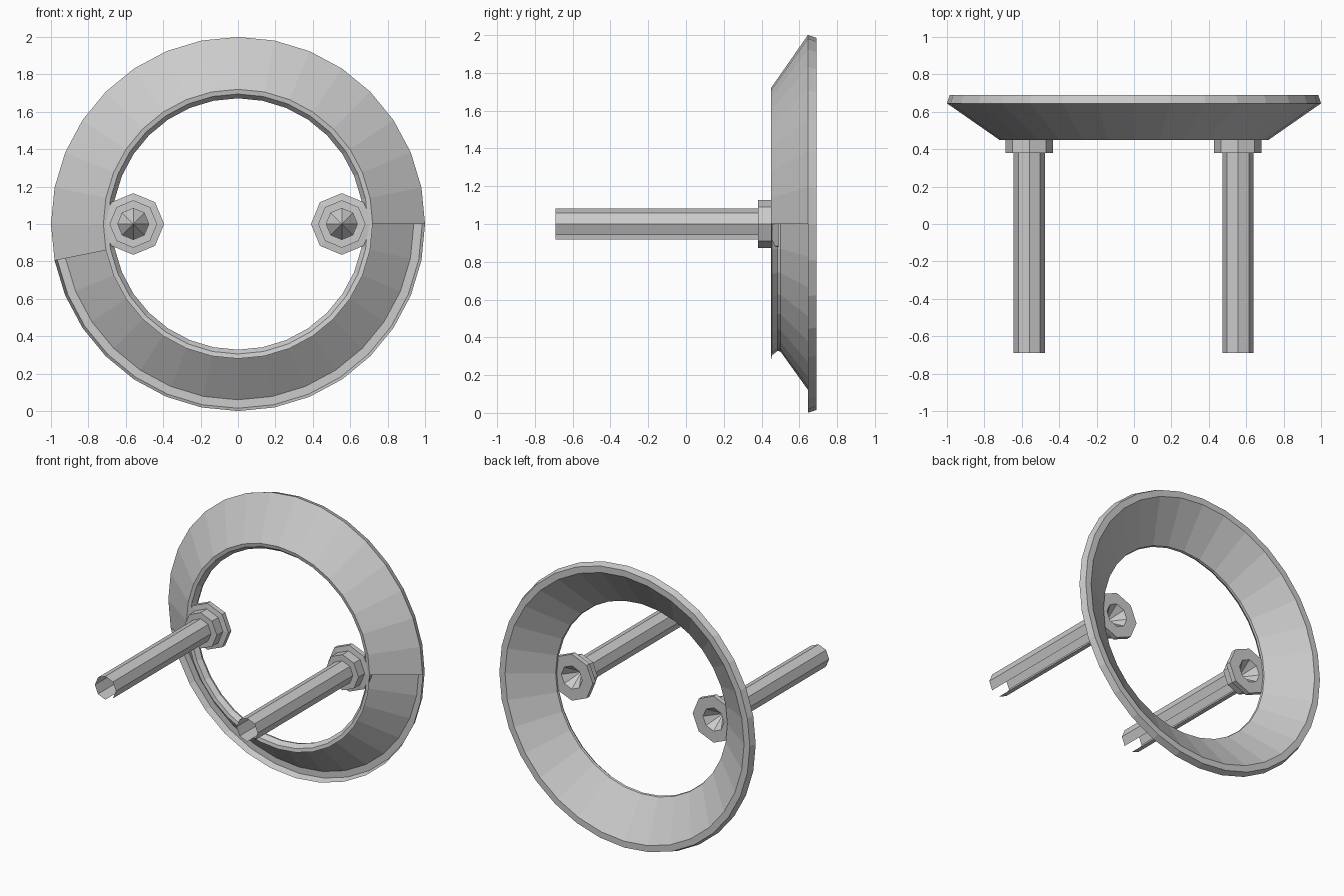
import bpy
from math import cos, sin, tau

if "Cube" in bpy.data.objects:
    bpy.data.objects.remove(bpy.data.objects["Cube"])


def lathe(name, profile, cx, n, segments=None, skip=()):
    """Revolve (radius, y) points about a y axis at (cx, z=1)."""
    segs = range(n) if segments is None else segments
    verts = [(cx + r * cos(tau * i / n), y, 1 + r * sin(tau * i / n))
             for i in range(n) for r, y in profile]
    k = len(profile)
    faces = []
    for i in segs:
        if i in skip:
            continue
        j = (i + 1) % n
        for p in range(k - 1):
            faces.append((i * k + p, j * k + p, j * k + p + 1, i * k + p + 1))
    mesh = bpy.data.meshes.new(name)
    mesh.from_pydata(verts, [], faces)
    # weld poles and drop unused points
    import bmesh
    bm = bmesh.new()
    bm.from_mesh(mesh)
    bmesh.ops.remove_doubles(bm, verts=bm.verts, dist=1e-5)
    bmesh.ops.delete(bm, geom=[v for v in bm.verts if not v.link_faces], context='VERTS')
    bm.to_mesh(mesh)
    bm.free()
    obj = bpy.data.objects.new(name, mesh)
    bpy.context.collection.objects.link(obj)
    return obj


# Full ring: bevelled inner lip, inner cone, flat back edge and outer band
lathe("ring_inner_shell",
      [(0.72, 0.45), (0.695, 0.455), (0.672, 0.485), (0.675, 0.50),
       (0.94, 0.69), (0.985, 0.69), (1.0, 0.645)], 0, 32)

# Front cone covers only the upper part of the ring
lathe("ring_front_cone", [(0.72, 0.45), (1.0, 0.645)], 0, 32, range(17))

for side, cx in (("left", -0.56), ("right", 0.555)):
    # Octagonal bar, open at the front with one missing lower strip
    lathe(side + "_bar", [(0.083, -0.69), (0.083, 0.40)], cx, 8, skip=(6,))
    # Stepped collar and mounting plate with a recessed cone in the hole
    lathe(side + "_collar", [(0.083, 0.38), (0.127, 0.38), (0.127, 0.45)], cx, 8)
    lathe(side + "_plate",
          [(0.125, 0.45), (0.165, 0.455), (0.165, 0.49), (0.083, 0.49), (0.0, 0.38)], cx, 8)
